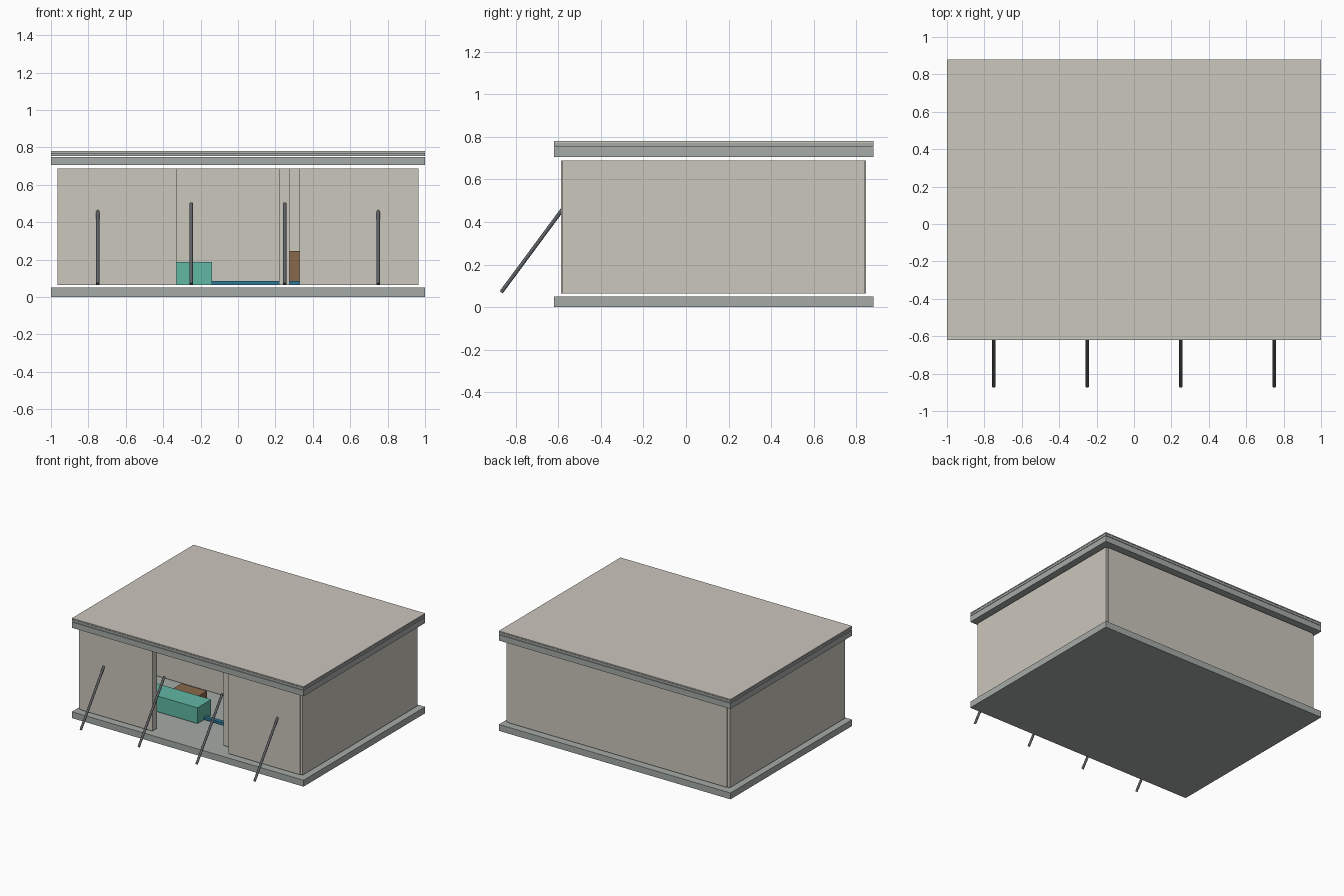
import bpy
from mathutils import Vector

if "Cube" in bpy.data.objects:
    bpy.data.objects.remove(bpy.data.objects["Cube"])


def material(name, rgb):
    m = bpy.data.materials.new(name)
    m.diffuse_color = (*rgb, 1)
    m.use_nodes = True
    m.node_tree.nodes["Principled BSDF"].inputs["Base Color"].default_value = m.diffuse_color
    return m


plaster = material("plaster", (0.60, 0.57, 0.51))
concrete = material("concrete", (0.38, 0.41, 0.39))
teal = material("teal_fabric", (0.12, 0.48, 0.38))
wood = material("wood", (0.25, 0.14, 0.07))
blue = material("blue_fabric", (0.03, 0.19, 0.30))
steel = material("steel", (0.11, 0.12, 0.13))


def box(name, x, y, z, mat):
    """Box given by its (min, max) range on each axis."""
    bpy.ops.mesh.primitive_cube_add(size=1, location=[(a + b) / 2 for a, b in (x, y, z)])
    o = bpy.context.object
    o.name = name
    o.scale = [b - a for a, b in (x, y, z)]
    bpy.ops.object.transform_apply(location=False, rotation=False, scale=True)
    o.data.materials.append(mat)
    return o


# Floor slab and layered flat roof
plan_x, plan_y = (-1, 1), (-0.62, 0.88)
box("floor_slab", plan_x, plan_y, (0, 0.05), concrete)
box("roof_slab", plan_x, plan_y, (0.705, 0.75), concrete)
box("roof_insulation", plan_x, plan_y, (0.753, 0.77), concrete)
box("roof_covering", plan_x, plan_y, (0.772, 0.78), plaster)

# Outer walls, leaving the wide front opening
wall_z = (0.065, 0.688)
for side, s in (("left", -1), ("right", 1)):
    box(f"{side}_wall", sorted((s * 0.91, s * 0.965)), (-0.58, 0.838), wall_z, plaster)
    box(f"{side}_front_wall", sorted((s * 0.33, s * 0.945)), (-0.586, -0.53), wall_z, plaster)
box("back_wall", (-0.945, 0.945), (0.79, 0.845), wall_z, plaster)

# Inner walls
box("room_divider", (0.22, 0.275), (-0.495, 0.19), wall_z, plaster)
box("cross_wall", (-0.91, 0.91), (0.19, 0.245), wall_z, plaster)

# Furniture
box("sofa", (-0.62, -0.14), (-0.30, -0.13), (0.065, 0.188), teal)
box("low_table", (-0.55, -0.33), (-0.05, 0.09), (0.065, 0.12), wood)
box("floor_strip", (-0.14, 0.33), (-0.22, -0.19), (0.065, 0.085), blue)
box("cabinet", (0.275, 0.55), (-0.10, 0.10), (0.085, 0.247), wood)

# Leaning poles along the front
low, high = Vector((0, -0.868, 0.07)), Vector((0, -0.55, 0.50))
axis = high - low
for i, x in enumerate((-0.75, -0.25, 0.25, 0.75)):
    bpy.ops.mesh.primitive_cylinder_add(vertices=16, radius=0.009, depth=axis.length,
                                        location=(low + high) / 2 + Vector((x, 0, 0)),
                                        rotation=axis.to_track_quat('Z', 'Y').to_euler())
    pole = bpy.context.object
    pole.name = f"leaning_pole_{i + 1}"
    pole.data.materials.append(steel)
    bpy.ops.object.shade_smooth_by_angle()
